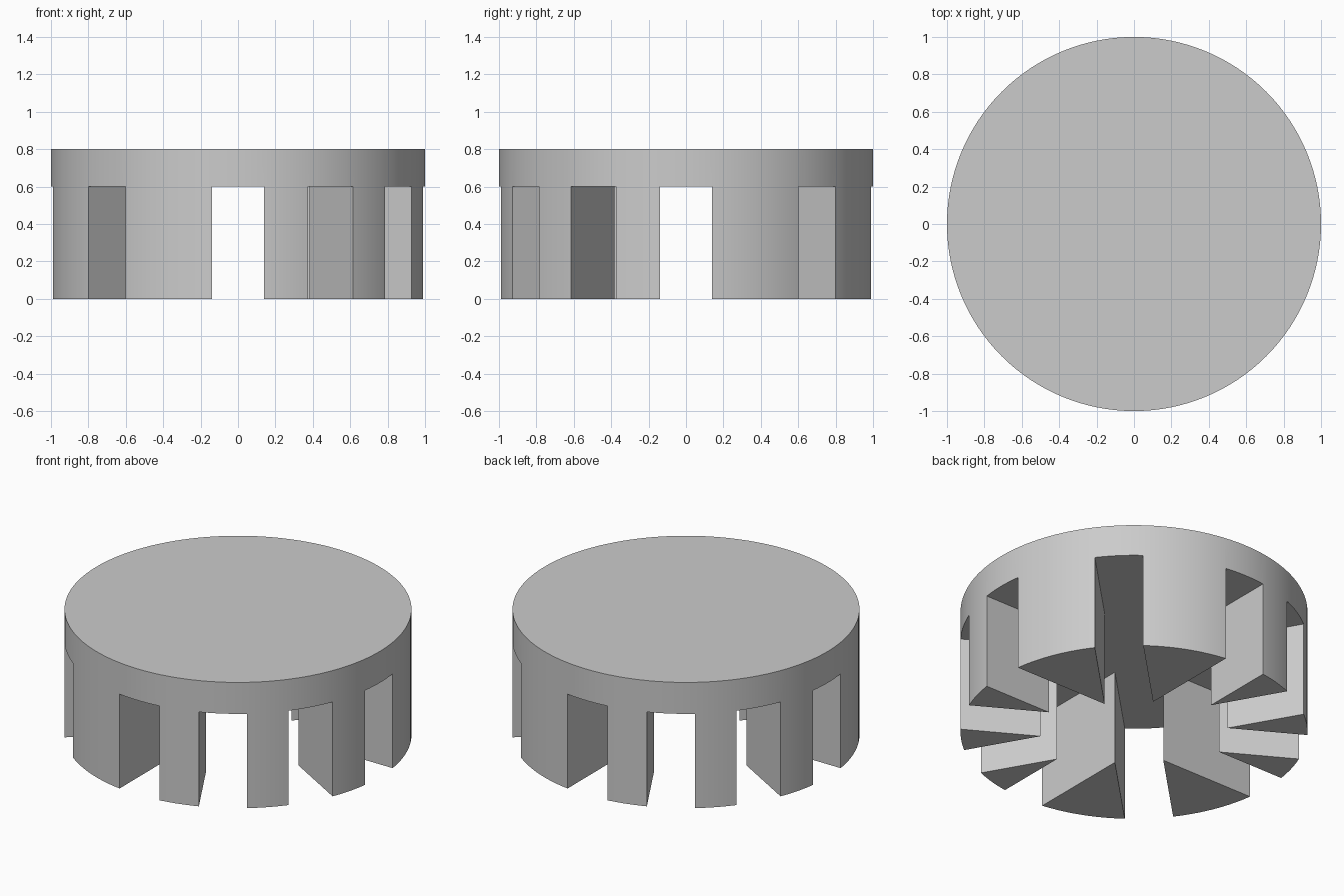
import bpy
from math import radians

SIDES = 128
RADIUS, HEIGHT = 1.0, 0.8
SLOT_WIDTH, SLOT_TOP = 0.28, 0.6
SLOT_ANGLES = (0, 45, 90, 120, 150)

default = bpy.data.objects.get("Cube")
if default:
    bpy.data.objects.remove(default, do_unlink=True)

# Single flat grey
grey = bpy.data.materials.new("plain_grey")
grey.use_nodes = True
colour = (0.6, 0.6, 0.6, 1)
grey.diffuse_color = colour
grey.node_tree.nodes["Principled BSDF"].inputs["Base Color"].default_value = colour

# Round solid body
bpy.ops.mesh.primitive_cylinder_add(vertices=SIDES, radius=RADIUS, depth=HEIGHT,
                                    location=(0, 0, HEIGHT / 2))
body = bpy.context.object
body.name = "slotted_cap"
body.data.materials.append(grey)


def cut_slot(angle):
    """Cut a straight channel across the whole underside."""
    bpy.ops.mesh.primitive_cube_add(size=1, location=(0, 0, SLOT_TOP - 0.5),
                                    rotation=(0, 0, radians(angle)))
    cutter = bpy.context.object
    cutter.name = "slot_cutter"
    cutter.hide_render = True
    cutter.scale = (3 * RADIUS, SLOT_WIDTH, 1)
    cutter.data.materials.append(grey)

    bpy.context.view_layer.objects.active = body
    cut = body.modifiers.new("slot", "BOOLEAN")
    cut.operation = "DIFFERENCE"
    cut.solver = "EXACT"
    cut.object = cutter
    bpy.ops.object.modifier_apply(modifier=cut.name)
    bpy.data.objects.remove(cutter, do_unlink=True)


# Five crossing channels leave ten wedge-shaped teeth
for angle in SLOT_ANGLES:
    cut_slot(angle)

# Smooth round wall, crisp slot edges
bpy.ops.object.select_all(action="DESELECT")
body.select_set(True)
bpy.context.view_layer.objects.active = body
bpy.ops.object.shade_smooth_by_angle(angle=radians(30))
